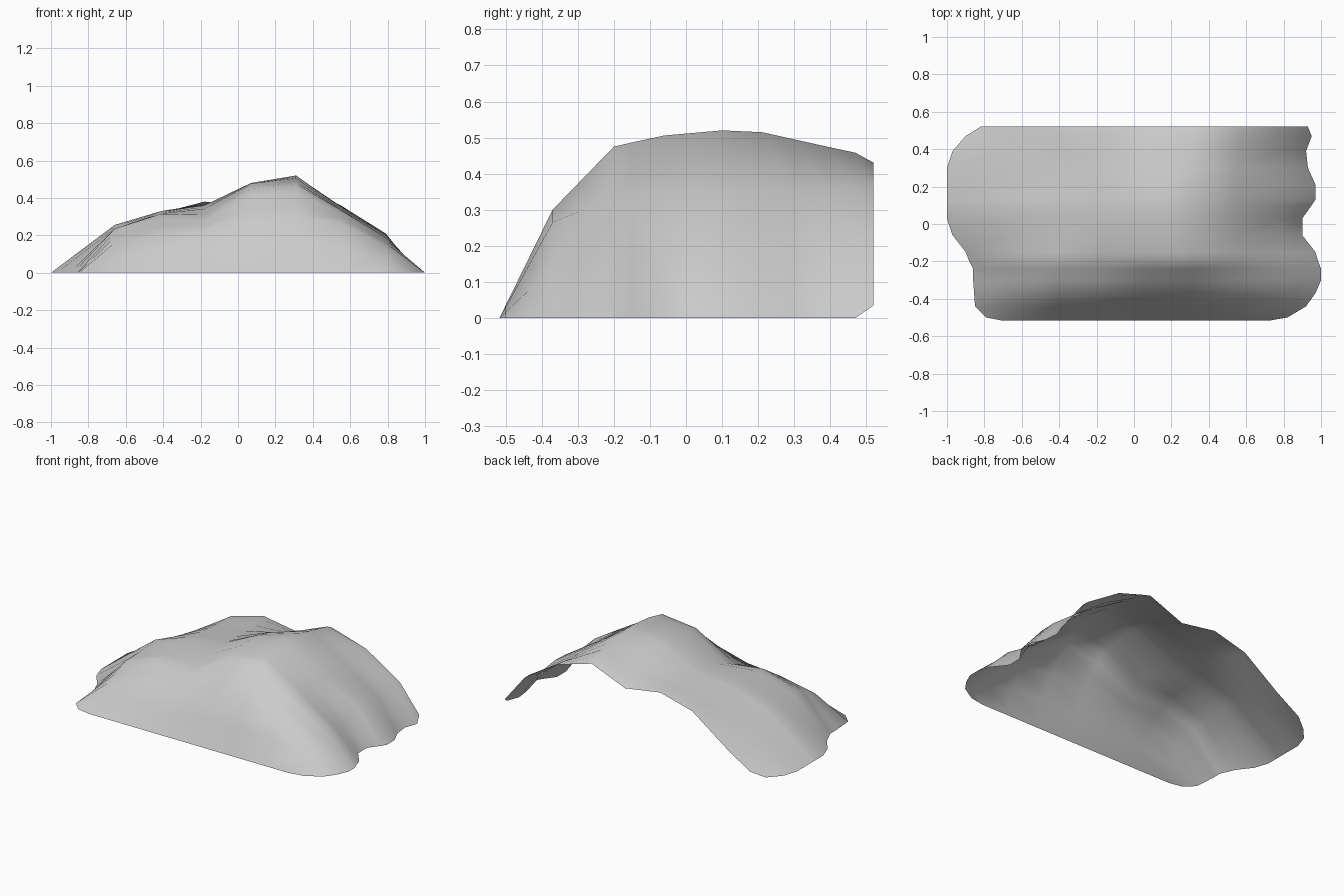
import bpy, bmesh

# Rock colour
stone = bpy.data.materials.new("stone grey")
stone.diffuse_color = (0.6, 0.6, 0.6, 1)

# Ground outline: (y, left x, right x)
OUTLINE = [(-.517, -.70, .72), (-.50, -.79, .82), (-.44, -.85, .92), (-.37, -.855, .97),
           (-.30, -.86, 1.0), (-.24, -.86, 1.0), (-.20, -.88, .985), (-.15, -.90, .97),
           (-.06, -.97, .90), (.03, -1.0, .90), (.10, -1.0, .95), (.13, -1.0, .97),
           (.21, -1.0, .97), (.30, -1.0, .93), (.39, -.97, .92), (.47, -.90, .95),
           (.52, -.82, .93)]

# Heights of the slope at key rows, on fixed columns
COLUMNS = [-.66, -.41, -.18, .07, .31, .55, .79]
HEIGHTS = [(-.517, 0, 0, 0, 0, 0, 0, 0),
           (-.37, .16, .205, .225, .265, .30, .265, .14),
           (-.20, .235, .315, .29, .45, .475, .335, .19),
           (-.07, .235, .32, .34, .475, .505, .34, .155),
           (.10, .255, .33, .36, .48, .52, .35, .20),
           (.21, .22, .33, .36, .455, .515, .355, .205),
           (.39, .175, .32, .37, .385, .475, .35, .18),
           (.47, .155, .32, .38, .355, .458, .36, .21),
           (.52, .135, .315, .375, .335, .43, .36, .21)]


def row_heights(y):
    for a, b in zip(HEIGHTS, HEIGHTS[1:]):
        if y <= b[0]:
            t = (y - a[0]) / (b[0] - a[0])
            return [p + (q - p) * t for p, q in zip(a[1:], b[1:])]
    return list(HEIGHTS[-1][1:])


# Hillside: an open sheet lofted row by row
bm = bmesh.new()
rows = []
for y, xl, xr in OUTLINE:
    rim = .035 if y > .5 else 0
    pts = [(xl, y, rim)]
    for x, z in zip(COLUMNS, row_heights(y)):
        pts.append((min(max(x, xl + .02), xr - .02), y, z))
    pts.append((xr, y, rim))
    rows.append([bm.verts.new(p) for p in pts])
for a, b in zip(rows, rows[1:]):
    for i in range(len(a) - 1):
        bm.faces.new((a[i], a[i + 1], b[i + 1], b[i]))
for f in bm.faces:
    f.smooth = True

mesh = bpy.data.meshes.new("hillside")
bm.to_mesh(mesh)
bm.free()
mesh.materials.append(stone)
hill = bpy.data.objects.new("hillside", mesh)
bpy.context.collection.objects.link(hill)
